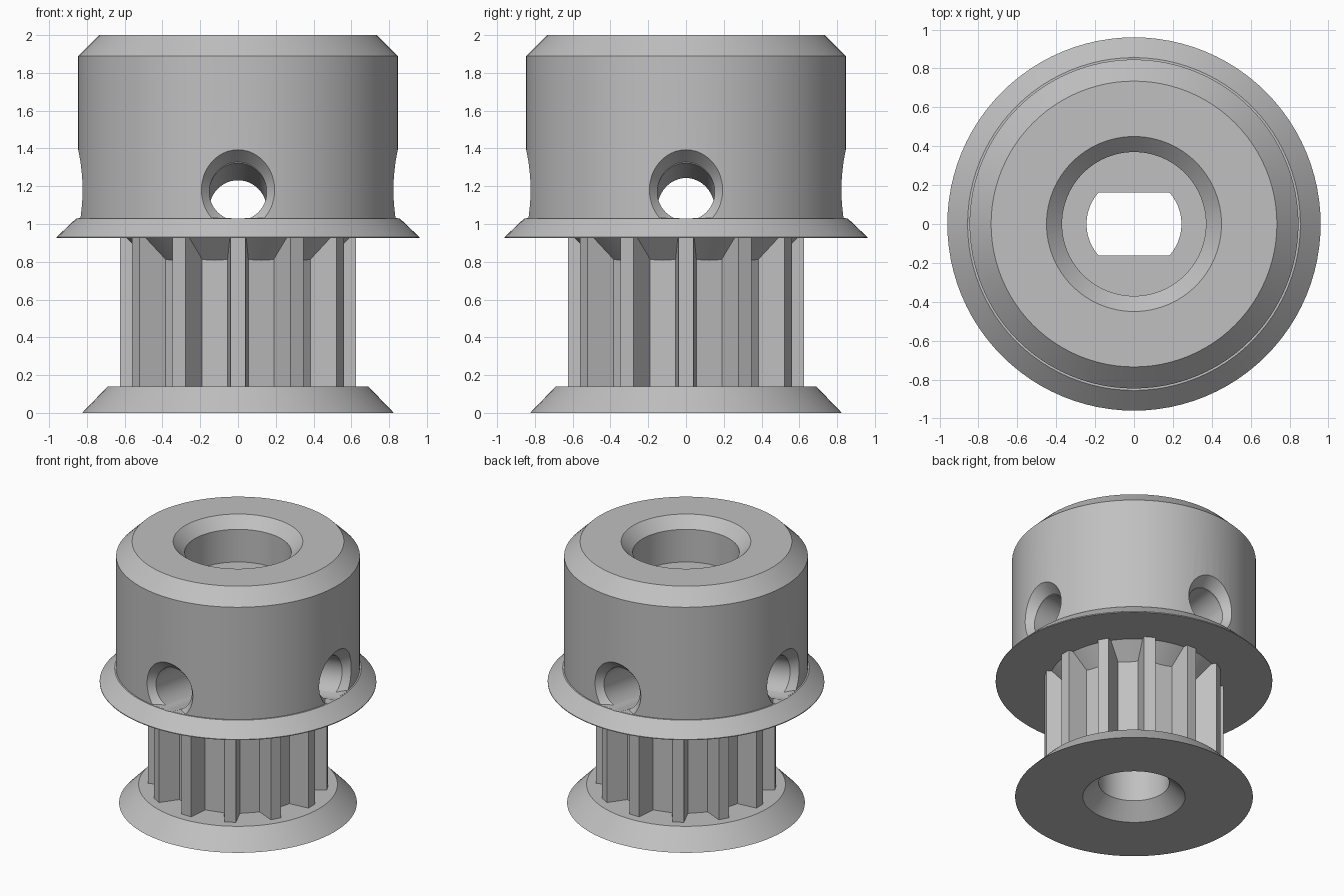
import bpy, bmesh, math
from mathutils import Matrix, Vector

if "Cube" in bpy.data.objects:
    bpy.data.objects.remove(bpy.data.objects["Cube"])


def to_object(name, bm):
    bmesh.ops.remove_doubles(bm, verts=bm.verts, dist=1e-5)
    bmesh.ops.recalc_face_normals(bm, faces=bm.faces)
    mesh = bpy.data.meshes.new(name)
    bm.to_mesh(mesh)
    bm.free()
    obj = bpy.data.objects.new(name, mesh)
    bpy.context.collection.objects.link(obj)
    return obj


def lathe_bm(profile, steps=96):
    """Solid of revolution; the profile starts and ends on the axis."""
    bm = bmesh.new()
    verts = [bm.verts.new((r, 0, z)) for r, z in profile]
    edges = [bm.edges.new(p) for p in zip(verts, verts[1:])]
    bmesh.ops.spin(bm, geom=verts + edges, cent=(0, 0, 0), axis=(0, 0, 1),
                   angle=2 * math.pi, steps=steps, use_merge=True)
    bmesh.ops.remove_doubles(bm, verts=bm.verts, dist=1e-5)
    return bm


def prism(name, points, z0, z1):
    bm = bmesh.new()
    face = bm.faces.new([bm.verts.new((x, y, z0)) for x, y in points])
    ext = bmesh.ops.extrude_face_region(bm, geom=[face], use_keep_orig=True)
    top = [g for g in ext["geom"] if isinstance(g, bmesh.types.BMVert)]
    bmesh.ops.translate(bm, verts=top, vec=(0, 0, z1 - z0))
    return to_object(name, bm)


def boolean(target, other, operation):
    mod = target.modifiers.new("cut", 'BOOLEAN')
    mod.operation = operation
    mod.solver = 'EXACT'
    mod.object = other
    bpy.context.view_layer.objects.active = target
    bpy.ops.object.modifier_apply(modifier=mod.name)
    bpy.data.objects.remove(other, do_unlink=True)


# Body: bottom flange, core, conical relief, top flange and chamfered hub
pulley = to_object("pulley_body", lathe_bm([
    (0, 0), (.825, 0), (.69, .14), (.44, .14), (.44, .775), (.59, .925),
    (.96, .925), (.96, .931), (.856, 1.03), (.846, 1.03), (.846, 1.89),
    (.735, 2), (0, 2)]))

# Ring of twelve teeth with flat tips and flat gaps
tooth = [(.475, -.055), (.624, -.04), (.624, .04), (.475, .055)]
gear = []
for i in range(12):
    a = math.radians(30 * i)
    gear += [(x * math.cos(a) - y * math.sin(a), x * math.sin(a) + y * math.cos(a))
             for x, y in tooth]
boolean(pulley, prism("teeth", gear, .07, .96), 'UNION')

# Countersunk lower bore and upper counterbore
boolean(pulley, to_object("lower_bore", lathe_bm(
    [(0, -.05), (.405, -.05), (.245, .11), (.245, .85), (0, .85)])), 'DIFFERENCE')
boolean(pulley, to_object("counterbore", lathe_bm(
    [(0, 1.67), (.37, 1.67), (.37, 1.92), (.5, 2.05), (0, 2.05)])), 'DIFFERENCE')

# Shaft hole with two flats
flat_hole = []
for i in range(96):
    a = 2 * math.pi * (i + .5) / 96
    y = .244 * math.sin(a)
    if abs(y) < .163:
        flat_hole.append((.244 * math.cos(a), y))
    elif abs(.244 * math.sin(a - math.copysign(2 * math.pi / 96, math.cos(a) * y))) < .163:
        # corner where the round side meets a flat
        flat_hole.append((math.copysign(.1816, math.cos(a)), math.copysign(.163, y)))
boolean(pulley, prism("flat_hole", flat_hole, .84, 1.70), 'DIFFERENCE')

# Four screw holes sloping down to the bore, each with a countersink
outer, inner = Vector((.845, 0, 1.18)), Vector((.245, 0, 1.09))
direction = (outer - inner).normalized()
tilt = direction.to_track_quat('Z', 'Y').to_matrix().to_4x4()
for i in range(4):
    turn = Matrix.Rotation(math.pi / 2 * i, 4, 'Z')

    bm = lathe_bm([(0, -.745), (.152, -.745), (.152, .15), (0, .15)], 48)
    bm.transform(turn @ Matrix.Translation(outer) @ tilt)
    boolean(pulley, to_object("screw_hole", bm), 'DIFFERENCE')

    bm = lathe_bm([(0, .77), (.148, .77), (.2, .83), (.25, .89), (0, .89)], 48)
    bm.transform(turn @ Matrix.Translation((0, 0, 1.18)) @ Matrix.Rotation(math.pi / 2, 4, 'Y'))
    # keep the countersink above the flange
    cut = bmesh.ops.bisect_plane(bm, geom=bm.verts[:] + bm.edges[:] + bm.faces[:],
                                 plane_co=(0, 0, 1.031), plane_no=(0, 0, -1),
                                 clear_outer=True)
    bmesh.ops.holes_fill(bm, edges=[e for e in bm.edges if e.is_boundary], sides=0)
    boolean(pulley, to_object("countersink", bm), 'DIFFERENCE')

# Plain grey metal
metal = bpy.data.materials.new("grey_metal")
metal.diffuse_color = (.53, .53, .53, 1)
metal.use_nodes = True
metal.node_tree.nodes["Principled BSDF"].inputs["Base Color"].default_value = metal.diffuse_color
pulley.data.materials.clear()
pulley.data.materials.append(metal)
for poly in pulley.data.polygons:
    poly.material_index = 0

bpy.ops.object.select_all(action='DESELECT')
pulley.select_set(True)
bpy.context.view_layer.objects.active = pulley
bpy.ops.object.shade_smooth_by_angle(angle=math.radians(25))
